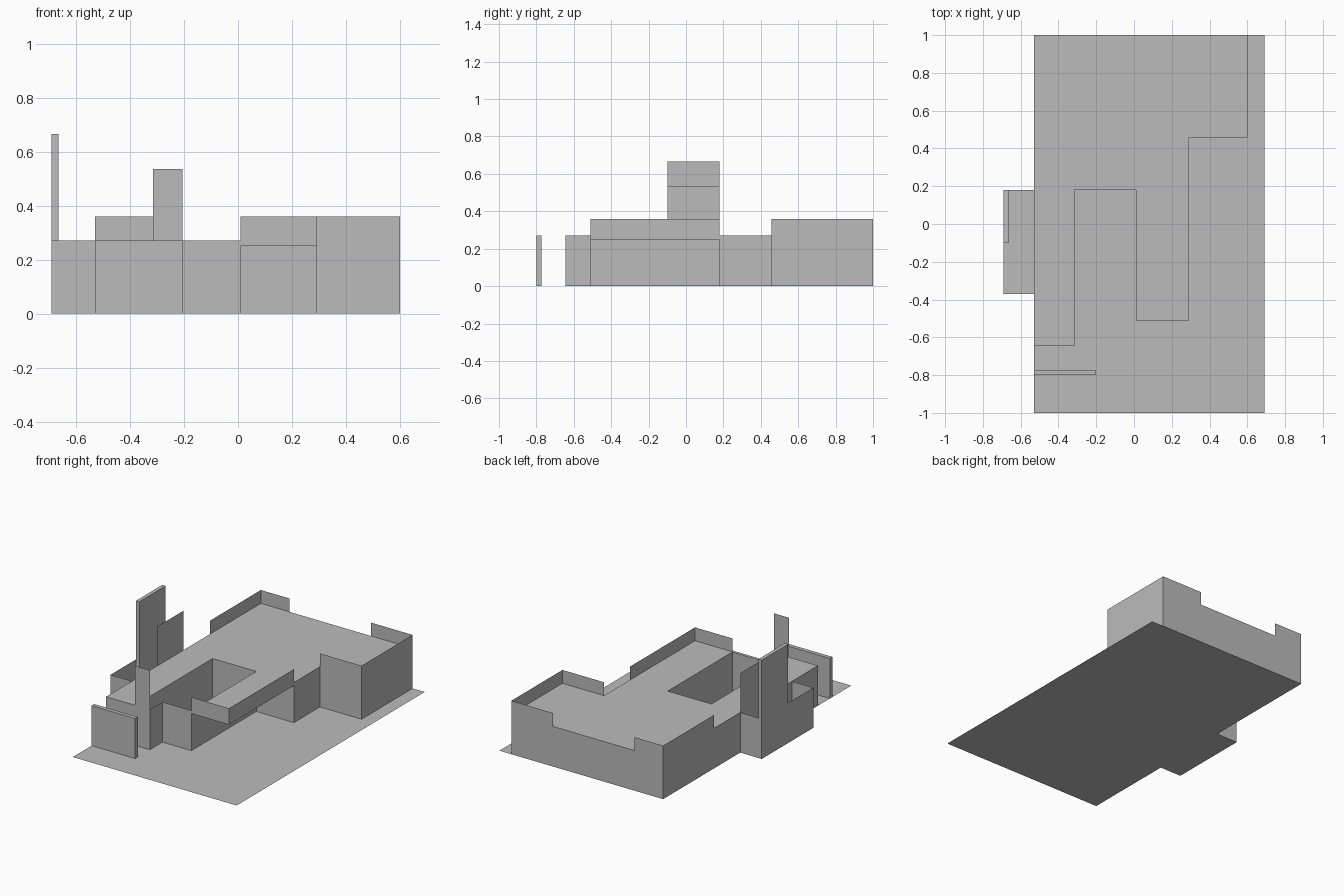
import bpy, bmesh

cube = bpy.data.objects.get("Cube")
if cube:
    bpy.data.objects.remove(cube, do_unlink=True)

grey = bpy.data.materials.new("plain grey")
grey.use_nodes = True
COLOUR = (0.5, 0.5, 0.5, 1)
grey.diffuse_color = COLOUR
grey.node_tree.nodes["Principled BSDF"].inputs["Base Color"].default_value = COLOUR


def finish(name, bm):
    mesh = bpy.data.meshes.new(name)
    bm.to_mesh(mesh)
    bm.free()
    mesh.materials.append(grey)
    obj = bpy.data.objects.new(name, mesh)
    bpy.context.collection.objects.link(obj)


def prism(name, outline, z0, z1):
    """Extrude a floor outline; equal heights give a flat sheet."""
    bm = bmesh.new()
    face = bm.faces.new([bm.verts.new((x, y, z0)) for x, y in outline])
    if z1 > z0:
        top = bmesh.ops.extrude_face_region(bm, geom=[face], use_keep_orig=True)["geom"]
        verts = [v for v in top if isinstance(v, bmesh.types.BMVert)]
        bmesh.ops.translate(bm, verts=verts, vec=(0, 0, z1 - z0))
        bmesh.ops.recalc_face_normals(bm, faces=bm.faces)
    finish(name, bm)


def box(name, x0, x1, y0, y1, z0, z1):
    prism(name, [(x0, y0), (x1, y0), (x1, y1), (x0, y1)], z0, z1)


def walls(name, path, z0, z1):
    """Thin upright wall sheets along a path."""
    bm = bmesh.new()
    for (xa, ya), (xb, yb) in zip(path, path[1:]):
        bm.faces.new([bm.verts.new(p) for p in
                      ((xa, ya, z0), (xb, yb, z0), (xb, yb, z1), (xa, ya, z1))])
    finish(name, bm)


# Shared plan lines
WEST, EAST, WING, STAIR, COURT, HALL = -0.53, 0.60, -0.315, -0.205, 0.01, 0.29
FRONT, CANOPY, MID, STEP, BACK = -0.645, -0.51, 0.18, 0.457, 1.0
ROOF, PARAPET, FIN, ANNEX = 0.27, 0.36, 0.535, -0.69

# Ground
box("ground", WEST, 0.69, -1, BACK, 0, 0)
box("annex_floor", ANNEX, WEST, -0.37, MID, 0, 0)

# Main volume with its front wing and side hall
prism("main_building", [(WEST, FRONT), (WING, FRONT), (WING, MID), (HALL, MID),
                        (HALL, STEP), (EAST, STEP), (EAST, BACK), (WEST, BACK)], 0, ROOF)

# Roof parapets
walls("hall_parapet", [(HALL, STEP), (EAST, STEP), (EAST, BACK), (HALL, BACK)], ROOF, PARAPET)
walls("corner_parapet", [(WING, BACK), (WEST, BACK), (WEST, STEP)], ROOF, PARAPET)

# Raised canopy beside the courtyard
box("canopy", COURT, HALL, CANOPY, MID, 0.25, ROOF)
walls("canopy_parapet", [(COURT, CANOPY), (HALL, CANOPY), (HALL, MID)], ROOF, PARAPET)

# Courtyard enclosure and tall front fin
walls("courtyard_wall", [(STAIR, FRONT), (STAIR, CANOPY), (COURT, CANOPY), (COURT, MID)], 0, ROOF)
walls("front_fin", [(WING, FRONT), (STAIR, FRONT)], 0, FIN)

# Open side annex, its tower and the upright panel beside it
walls("annex_wall", [(WEST, -0.37), (ANNEX, -0.37), (ANNEX, MID), (WEST, MID)], 0, ROOF)
box("tower", ANNEX, -0.665, -0.1, MID, 0, 0.665)
walls("side_panel", [(WEST, -0.1), (WEST, MID)], ROOF, FIN)

# Free-standing screen in front of the wing
box("front_screen", WEST, STAIR, -0.8, -0.773, 0, ROOF)
